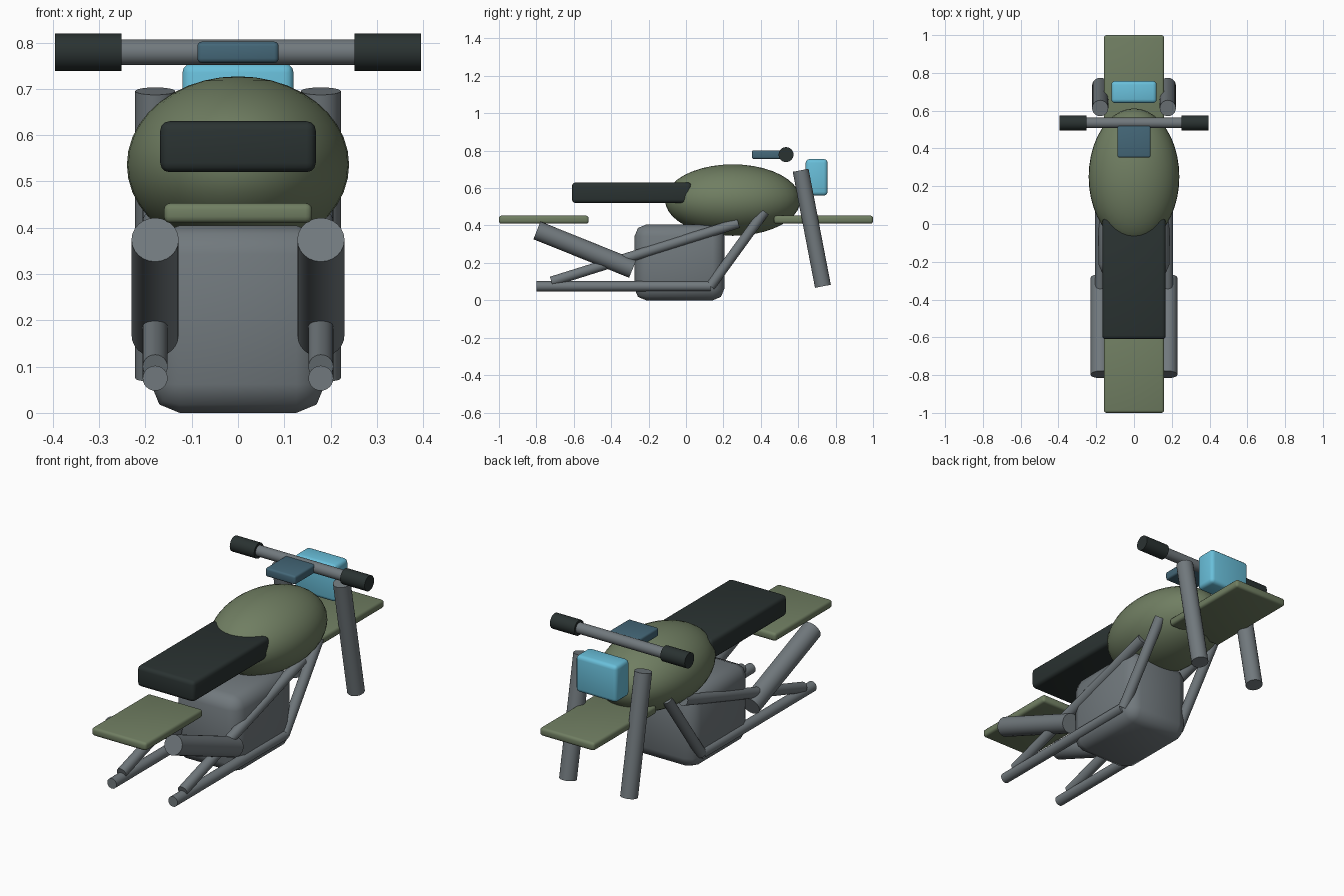
import bpy
from mathutils import Vector

if "Cube" in bpy.data.objects:
    bpy.data.objects.remove(bpy.data.objects["Cube"])


def material(name, rgb):
    m = bpy.data.materials.new(name)
    m.diffuse_color = (*rgb, 1.0)
    m.use_nodes = True
    m.node_tree.nodes["Principled BSDF"].inputs["Base Color"].default_value = m.diffuse_color
    return m


OLIVE = material("olive_paint", (0.162, 0.209, 0.122))
GREY = material("grey_metal", (0.165, 0.19, 0.205))
BLACK = material("dark_rubber", (0.023, 0.032, 0.031))
CYAN = material("cyan_lamp", (0.141, 0.52, 0.70))
SLATE = material("slate_blue", (0.058, 0.136, 0.188))


def finish(name, mat, angle):
    ob = bpy.context.object
    ob.name = name
    ob.data.materials.append(mat)
    bpy.ops.object.shade_smooth_by_angle(angle=angle)
    return ob


def block(name, mat, x, y, z, bevel, segments=3):
    """Rounded box from half-width x and (min, max) ranges in y and z."""
    bpy.ops.mesh.primitive_cube_add(size=1, location=(0, sum(y) / 2, sum(z) / 2))
    ob = bpy.context.object
    ob.scale = (2 * x, y[1] - y[0], z[1] - z[0])
    bpy.ops.object.transform_apply(location=False, rotation=False, scale=True)
    mod = ob.modifiers.new("rounding", 'BEVEL')
    mod.width = bevel
    mod.segments = segments
    bpy.ops.object.modifier_apply(modifier=mod.name)
    return finish(name, mat, 0.9)


def tube(name, mat, a, b, radius, sides=24):
    """Capped cylinder from point a to point b."""
    a, b = Vector(a), Vector(b)
    d = b - a
    bpy.ops.mesh.primitive_cylinder_add(vertices=sides, radius=radius,
                                        depth=d.length, location=(a + b) / 2)
    bpy.context.object.rotation_euler = d.to_track_quat('Z', 'Y').to_euler()
    return finish(name, mat, 0.6)


# Fuel tank
bpy.ops.mesh.primitive_uv_sphere_add(segments=40, ring_count=20, radius=1,
                                     location=(0, 0.25, 0.536))
bpy.context.object.scale = (0.24, 0.362, 0.191)
bpy.ops.object.transform_apply(location=False, rotation=False, scale=True)
finish("fuel_tank", OLIVE, 0.9)

# Body blocks
block("seat", BLACK, 0.168, (-0.61, 0.03), (0.52, 0.63), 0.02)
block("front_fender", OLIVE, 0.16, (0.47, 1.0), (0.41, 0.453), 0.014)
block("rear_fender", OLIVE, 0.16, (-1.0, -0.52), (0.41, 0.453), 0.014)
block("engine", GREY, 0.188, (-0.275, 0.205), (0.0, 0.405), 0.062, 2)
block("headlight", CYAN, 0.12, (0.64, 0.757), (0.56, 0.755), 0.02)
block("instrument_panel", SLATE, 0.088, (0.352, 0.53), (0.756, 0.802), 0.01)

# Handlebar
BAR_Y, BAR_Z = 0.535, 0.779
tube("handlebar", GREY, (-0.3, BAR_Y, BAR_Z), (0.3, BAR_Y, BAR_Z), 0.028)

# Mirrored tubes
for s, side in ((-1, "left"), (1, "right")):
    x = 0.179 * s
    tube(side + "_grip", BLACK, (0.252 * s, BAR_Y, BAR_Z),
         (0.395 * s, BAR_Y, BAR_Z), 0.04)
    tube(side + "_fork", GREY, (x, 0.613, 0.695), (x, 0.732, 0.075), 0.043)
    tube(side + "_exhaust", GREY, (x, -0.797, 0.374), (x, -0.285, 0.168), 0.051)
    tube(side + "_lower_rail", GREY, (x, -0.80, 0.075), (x, 0.13, 0.075), 0.027)
    tube(side + "_upper_rail", GREY, (x, -0.72, 0.1), (x, 0.28, 0.413), 0.027)
    tube(side + "_down_tube", GREY, (x, 0.13, 0.075), (x, 0.42, 0.475), 0.027)
